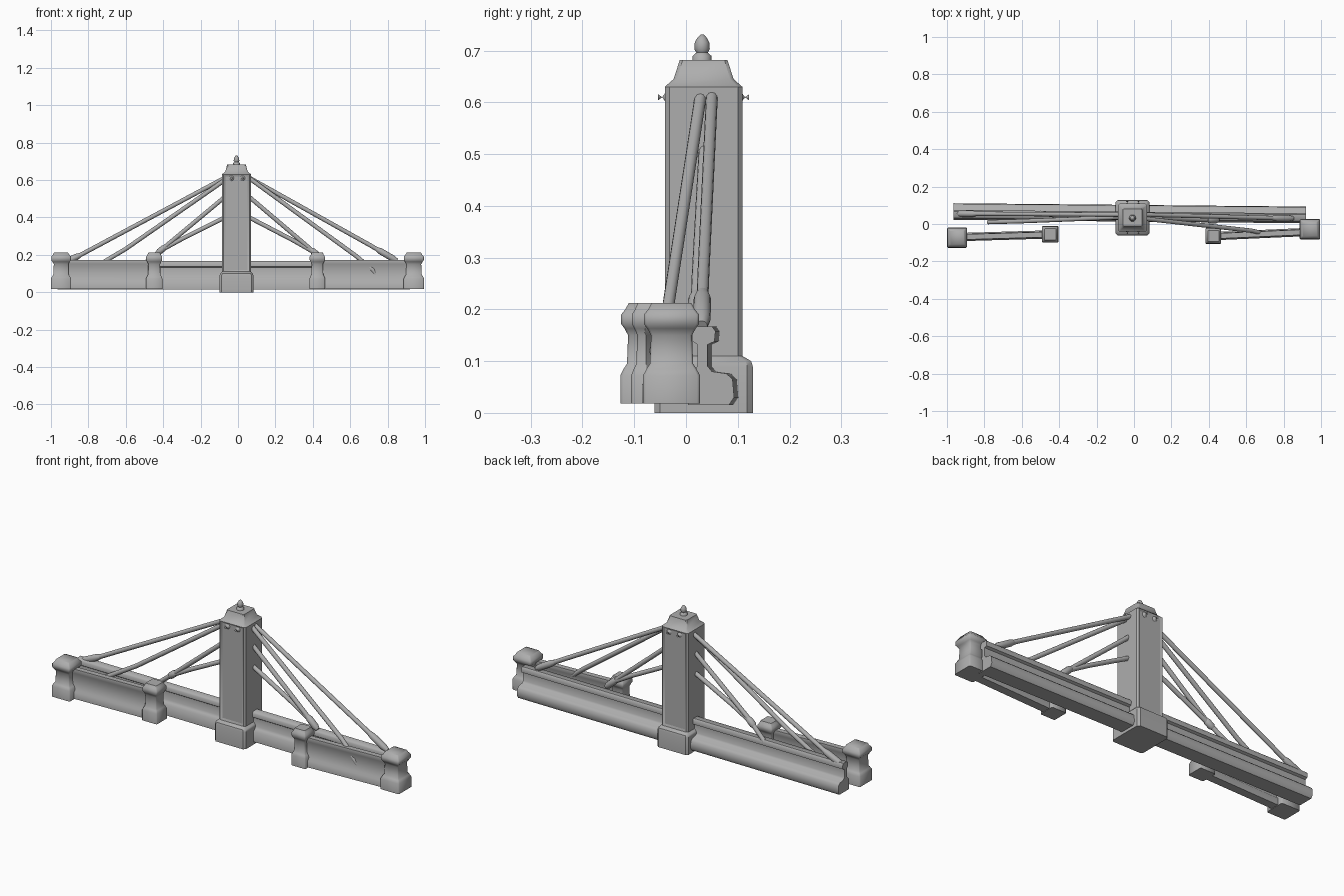
import bpy, bmesh, math
from mathutils import Vector

cube = bpy.data.objects.get("Cube")
if cube:
    bpy.data.objects.remove(cube, do_unlink=True)

grey = bpy.data.materials.new("stone grey")
grey.use_nodes = True
colour = (0.42, 0.42, 0.42, 1)
grey.diffuse_color = colour
grey.node_tree.nodes["Principled BSDF"].inputs["Base Color"].default_value = colour


def finish(name, bm, angle=40):
    bmesh.ops.recalc_face_normals(bm, faces=bm.faces)
    mesh = bpy.data.meshes.new(name)
    bm.to_mesh(mesh)
    bm.free()
    mesh.materials.append(grey)
    ob = bpy.data.objects.new(name, mesh)
    bpy.context.collection.objects.link(ob)
    bpy.ops.object.select_all(action='DESELECT')
    ob.select_set(True)
    bpy.context.view_layer.objects.active = ob
    bpy.ops.object.shade_smooth_by_angle(angle=math.radians(angle))
    return ob


def loft(bm, rings):
    """Skin a list of equal-length point rings and cap both ends."""
    loops = [[bm.verts.new(p) for p in ring] for ring in rings]
    n = len(loops[0])
    for a, b in zip(loops, loops[1:]):
        for i in range(n):
            j = (i + 1) % n
            bm.faces.new((a[i], a[j], b[j], b[i]))
    bm.faces.new(loops[0][::-1])
    bm.faces.new(loops[-1])


def square_ring(cx, cy, z, hx, hy, chamfer):
    c = chamfer * min(hx, hy)
    corner = [(hx, hy - c), (hx - c, hy)]
    pts = corner + [(-x, y) for x, y in corner[::-1]]
    pts += [(-x, -y) for x, y in pts]
    return [(cx + x, cy + y, z) for x, y in pts]


def square_column(name, cx, cy, profile, chamfer=0.12, angle=40):
    bm = bmesh.new()
    loft(bm, [square_ring(cx, cy, z, hx, hy, chamfer) for z, hx, hy in profile])
    return finish(name, bm, angle)


def beam(name, start, end, section):
    """Extrude a (y, z) section between two (x, y) points."""
    bm = bmesh.new()
    loft(bm, [[(x, y0 + y, z) for y, z in section] for x, y0 in (start, end)])
    return finish(name, bm, 50)


def tube(name, points, radii, sides=12):
    bm = bmesh.new()
    pts = [Vector(p) for p in points]
    rings = []
    for i, p in enumerate(pts):
        d = (pts[min(i + 1, len(pts) - 1)] - pts[max(i - 1, 0)]).normalized()
        u = d.cross(Vector((0, 1, 0))).normalized()
        v = d.cross(u)
        rings.append([p + radii[i] * (u * math.cos(t) + v * math.sin(t))
                      for t in (2 * math.pi * k / sides for k in range(sides))])
    loft(bm, rings)
    return finish(name, bm, 60)


# Central tower with flared foot and sloped cap
TX, TY = -0.008, 0.034
tower = square_column("tower", TX, TY, [
    (0, 0.09, 0.095), (0.09, 0.09, 0.095), (0.1, 0.087, 0.092), (0.11, 0.078, 0.075),
    (0.63, 0.078, 0.075), (0.645, 0.06, 0.058), (0.682, 0.05, 0.046)])

# Shallow sunk panels on the front and back of the shaft
bm = bmesh.new()
bm.from_mesh(tower.data)
for f in list(bm.faces):
    c = f.calc_center_median()
    if abs(f.normal.y) > 0.99 and 0.3 < c.z < 0.5:
        bmesh.ops.inset_region(bm, faces=[f], thickness=0.014, depth=-0.006)
bm.to_mesh(tower.data)
bm.free()

# Finial on the cap
tube("finial", [(TX, 0.031, z) for z in (0.675, 0.69, 0.696, 0.703, 0.716, 0.725, 0.731)],
     [0.019, 0.018, 0.011, 0.015, 0.014, 0.009, 0.003])

# Bolt heads on the front and back
for side, y in (("front", TY - 0.075), ("back", TY + 0.075)):
    out = -1 if side == "front" else 1
    for x in (-0.036, 0.024):
        tube(side + "_bolt", [(x, y - out * 0.005, 0.61), (x + 0.0001, y + out * 0.005, 0.61),
                              (x, y + out * 0.013, 0.61)], [0.014, 0.014, 0.006])

# Long rear rail: wide foot, thin web, narrow top flange
beam("rear_rail", (-0.965, 0.018), (0.92, 0),
     [(0.004, 0.015), (0.083, 0.015), (0.093, 0.03), (0.09, 0.065), (0.078, 0.076),
      (0.05, 0.08), (0.042, 0.09), (0.042, 0.132), (0.055, 0.138), (0.057, 0.158),
      (0.05, 0.167), (0.02, 0.167), (0.012, 0.158), (0.013, 0.138),
      (0.022, 0.132), (0.022, 0.09), (0.015, 0.08), (0.004, 0.07)])

# Front walls between the pillar pairs
half = [(0.022, 0.02), (0.022, 0.055), (0.013, 0.065), (0.013, 0.15), (0.016, 0.155), (0.014, 0.172)]
wall = half + [(-y, z) for y, z in half[::-1]]
beam("right_wall", (-0.93, -0.07), (-0.46, -0.056), wall)
beam("left_wall", (0.43, -0.065), (0.92, -0.043), wall)

# Waisted pillars
shape = [(0.018, 1), (0.072, 1), (0.085, 0.88), (0.095, 0.76), (0.15, 0.72), (0.163, 0.85),
         (0.172, 0.97), (0.19, 0.97), (0.2, 0.82), (0.212, 0.7)]
for name, x, y, w in (("right_outer_pillar", -0.946, -0.073, 0.054),
                      ("right_inner_pillar", -0.448, -0.055, 0.044),
                      ("left_inner_pillar", 0.424, -0.064, 0.042),
                      ("left_outer_pillar", 0.94, -0.028, 0.055)):
    square_column(name, x, y, [(z, w * s, w * s) for z, s in shape], 0.1, 55)

# Stay cables from the tower to the deck
R = 0.0115
cables = {
    "right_outer_cable": [(-0.07, 0.05, 0.612), (-0.86, 0.055, 0.19), (-0.95, 0.055, 0.15)],
    "right_second_cable": [(-0.07, 0.036, 0.6), (-0.6, 0.015, 0.232), (-0.78, 0.01, 0.125)],
    "right_third_cable": [(-0.07, 0.036, 0.51), (-0.4, 0.04, 0.235), (-0.5, 0.06, 0.155)],
    "right_fourth_cable": [(-0.07, 0.036, 0.4), (-0.3, 0.038, 0.285), (-0.41, 0.042, 0.225)],
    "left_outer_cable": [(0.06, 0.05, 0.612), (0.7, 0.033, 0.255), (0.85, 0.03, 0.168)],
    "left_second_cable": [(0.06, 0.028, 0.61), (0.63, -0.036, 0.195), (0.69, -0.05, 0.145),
                          (0.72, -0.06, 0.12), (0.74, -0.057, 0.085)],
    "left_third_cable": [(0.06, 0.036, 0.51), (0.36, 0.022, 0.255), (0.45, 0.02, 0.175)],
    "left_fourth_cable": [(0.06, 0.036, 0.4), (0.3, 0.025, 0.275), (0.43, 0.02, 0.2)],
}
for name, path in cables.items():
    radii = [R] * len(path)
    if name == "left_second_cable":
        radii[-1] = 0.005
    tube(name, path, radii)

# Thicker sockets where cables meet the rail
for name, a, b in (("right_outer_socket", (-0.84, 0.055, 0.2), (-0.95, 0.055, 0.15)),
                   ("right_inner_socket", (-0.39, 0.04, 0.242), (-0.43, 0.045, 0.21)),
                   ("left_inner_socket", (0.39, 0.021, 0.23), (0.45, 0.02, 0.175)),
                   ("left_outer_socket", (0.74, 0.032, 0.232), (0.85, 0.03, 0.168))):
    a, b = Vector(a), Vector(b)
    tube(name, [a, a.lerp(b, 0.2), a.lerp(b, 0.8), b], [R, 0.017, 0.017, R])
